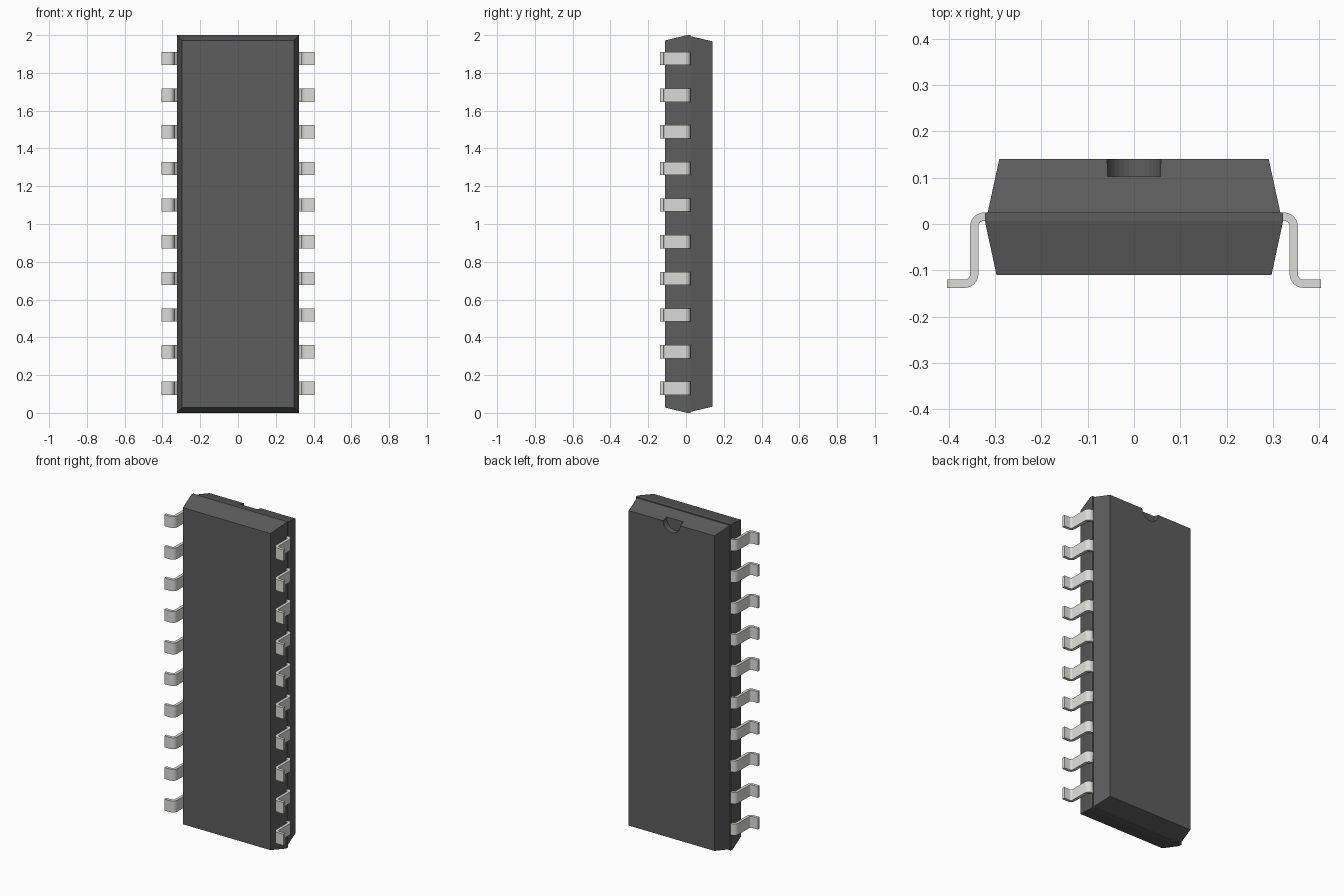
import bpy, bmesh, math

if "Cube" in bpy.data.objects:
    bpy.data.objects.remove(bpy.data.objects["Cube"])


def material(name, rgb):
    m = bpy.data.materials.new(name)
    m.diffuse_color = (*rgb, 1)
    m.use_nodes = True
    m.node_tree.nodes["Principled BSDF"].inputs["Base Color"].default_value = m.diffuse_color
    return m


def make_object(name, bm, mat=None):
    bmesh.ops.recalc_face_normals(bm, faces=bm.faces)
    me = bpy.data.meshes.new(name)
    bm.to_mesh(me)
    bm.free()
    ob = bpy.data.objects.new(name, me)
    bpy.context.collection.objects.link(ob)
    if mat:
        me.materials.append(mat)
    return ob


def loft(rings):
    """Closed skin over equally long rings of points, capped at both ends."""
    bm = bmesh.new()
    rows = [[bm.verts.new(p) for p in r] for r in rings]
    n = len(rows[0])
    for a, b in zip(rows, rows[1:]):
        for i in range(n):
            j = (i + 1) % n
            bm.faces.new((a[i], a[j], b[j], b[i]))
    bm.faces.new(rows[0])
    bm.faces.new(rows[-1])
    return bm


plastic = material("dark_plastic", (0.11, 0.11, 0.11))
metal = material("light_metal", (0.72, 0.72, 0.68))

# Body: two tapered halves meeting at a thin parting band (y, half width, half height)
sections = [(-0.11, 0.297, 0.972), (0.006, 0.322, 1.0), (0.025, 0.322, 1.0),
            (0.025, 0.316, 0.994), (0.14, 0.291, 0.967)]
body = make_object("package_body", loft(
    [[(sx * w, y, 1 + sz * h) for sx, sz in ((-1, -1), (1, -1), (1, 1), (-1, 1))]
     for y, w, h in sections]), plastic)

# Round orientation notch in the back face at the top end
bpy.ops.mesh.primitive_cylinder_add(vertices=32, radius=0.058, depth=0.1,
                                    location=(0, 0.153, 1.967),
                                    rotation=(math.pi / 2, 0, 0))
cutter = bpy.context.object
cutter.name = "notch_cutter"
cutter.hide_render = True
cut = body.modifiers.new("notch", "BOOLEAN")
cut.operation = "DIFFERENCE"
cut.solver = "EXACT"
cut.object = cutter
bpy.context.view_layer.objects.active = body
bpy.ops.object.modifier_apply(modifier="notch")
bpy.data.objects.remove(cutter)


# Lead: gull-wing profile in x/y, extruded along z
def arc(cx, cy, r, a0, a1, n=6):
    return [(cx + r * math.cos(math.radians(a0 + (a1 - a0) * i / n)),
             cy + r * math.sin(math.radians(a0 + (a1 - a0) * i / n)))
            for i in range(n + 1)]


R, r = 0.03, 0.012
upper = (0.324, -0.005)    # centre of the shoulder bend
lower = (0.366, -0.108)    # centre of the foot bend
outer = ([(0.30, 0.025)] + arc(*upper, R, 90, 0) + arc(*lower, r, 180, 270)
         + [(0.404, -0.12)])
inner = ([(0.404, -0.138)] + arc(*lower, R, 270, 180) + arc(*upper, r, 0, 90)
         + [(0.30, 0.007)])
profile = outer + inner

for side, label in ((1, "right"), (-1, "left")):
    for i in range(10):
        z = 0.13 + i * 0.194
        lead = make_object(f"{label}_lead_{i + 1}", loft(
            [[(side * x, y, z + dz) for x, y in profile] for dz in (-0.035, 0.035)]), metal)
        bpy.ops.object.select_all(action="DESELECT")
        lead.select_set(True)
        bpy.context.view_layer.objects.active = lead
        bpy.ops.object.shade_smooth_by_angle(angle=math.radians(40))
